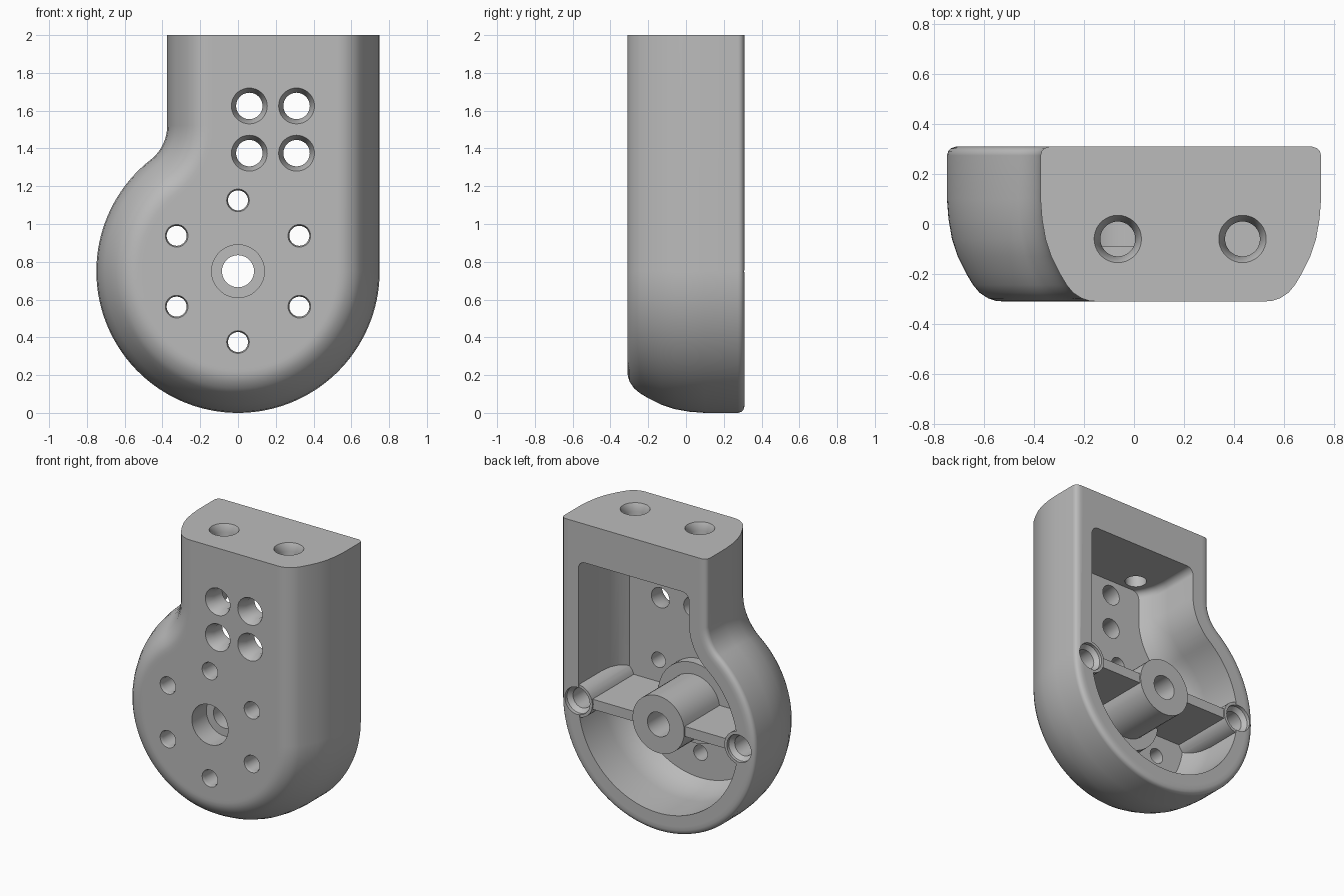
import bpy, bmesh, math
from mathutils import Vector

cube = bpy.data.objects.get("Cube")
if cube:
    bpy.data.objects.remove(cube, do_unlink=True)

grey = bpy.data.materials.new("plain grey")
grey.use_nodes = True
colour = (0.5, 0.5, 0.5, 1)
grey.diffuse_color = colour
grey.node_tree.nodes["Principled BSDF"].inputs["Base Color"].default_value = colour

R = 0.75           # radius of the round end
NECK = -0.375      # side of the neck
FILLET = 0.23      # concave blend between neck and round end


def arc(cx, cz, r, start, end, steps):
    """Points on an arc in the front plane, angles in degrees."""
    angles = [math.radians(start + (end - start) * i / steps) for i in range(steps + 1)]
    return [(cx + r * math.cos(a), cz + r * math.sin(a)) for a in angles]


def outline(y, inset, top, corner=0):
    """Housing outline moved inward by inset, closed by a flat top."""
    fx = NECK - FILLET
    fz = R + math.sqrt((R + FILLET) ** 2 - fx ** 2)
    touch = math.degrees(math.atan2(fz - R, fx))
    pts = arc(0, R, R - inset, 0, touch - 360, 80)
    pts += arc(fx, fz, FILLET + inset, touch - 180, 0, 14)[1:]
    left, right = NECK + inset, R - inset
    if corner:
        pts += arc(left + corner, top - corner, corner, 180, 90, 6)
        pts += arc(right - corner, top - corner, corner, 90, 0, 6)
    else:
        pts += [(left, top), (right, top)]
    return [Vector((x, y, z)) for x, z in pts]


def loft(name, rings):
    """Closed solid skinned through rings of equal length."""
    bm = bmesh.new()
    loops = [[bm.verts.new(p) for p in ring] for ring in rings]
    n = len(loops[0])
    for a, b in zip(loops, loops[1:]):
        for i in range(n):
            j = (i + 1) % n
            bm.faces.new((a[i], a[j], b[j], b[i]))
    bm.faces.new(loops[0])
    bm.faces.new(loops[-1])
    bmesh.ops.recalc_face_normals(bm, faces=bm.faces)
    mesh = bpy.data.meshes.new(name)
    bm.to_mesh(mesh)
    bm.free()
    mesh.materials.append(grey)
    obj = bpy.data.objects.new(name, mesh)
    bpy.context.collection.objects.link(obj)
    return obj


def turned(name, u, v, profile, upright=False):
    """Turned solid from (position, radius) steps along y, or along z if upright."""
    rings = []
    for pos, r in profile:
        circle = arc(u, v, r, 0, 350, 35)
        rings.append([Vector((a, b, pos) if upright else (a, pos, b)) for a, b in circle])
    return loft(name, rings)


def subtract(target, cutter):
    cutter.hide_render = True
    mod = target.modifiers.new("cut", 'BOOLEAN')
    mod.operation = 'DIFFERENCE'
    mod.solver = 'EXACT'
    mod.object = cutter
    bpy.context.view_layer.objects.active = target
    bpy.ops.object.modifier_apply(modifier=mod.name)
    bpy.data.objects.remove(cutter, do_unlink=True)


# Outer shell: softly curved toward the front, small round at the back
shell = [(0.31, 0.06), (0.31, 0.035), (0.303, 0.015), (0.292, 0.005), (0.275, 0),
         (0.1, 0), (0.02, 0.006), (-0.06, 0.02), (-0.13, 0.043), (-0.2, 0.078),
         (-0.245, 0.105), (-0.275, 0.13), (-0.298, 0.165), (-0.308, 0.195),
         (-0.31, 0.22), (-0.31, 0.24)]
housing = loft("housing", [outline(y, d, 2) for y, d in shell])

# Rear pocket, leaving the features that stand inside it
pocket_steps = [(0.4, 0.135), (0.05, 0.135), (-0.03, 0.145), (-0.1, 0.168), (-0.16, 0.2)]
pocket = loft("pocket", [outline(y, d, 1.73, 0.05) for y, d in pocket_steps])

rib = loft("cross_rib", [[Vector((x, y, R + z)) for x, z in
                          ((-0.62, -0.035), (0.62, -0.035), (0.62, 0.035), (-0.62, 0.035))]
                         for y in (-0.25, 0.295)])
subtract(pocket, rib)
subtract(pocket, turned("hub", 0, R, [(-0.25, 0.2), (0.305, 0.2)]))
subtract(pocket, turned("hub_collar", 0, R, [(-0.25, 0.28), (-0.09, 0.28)]))
for x in (-0.625, 0.625):
    subtract(pocket, turned("screw_boss", x, R, [(-0.25, 0.115), (0.305, 0.115)]))
subtract(housing, pocket)

# Axle bore with a wide recess in the front
subtract(housing, turned("axle_bore", 0, R,
                         [(-0.4, 0.14), (-0.15, 0.14), (-0.15, 0.085), (0.4, 0.085)]))

# Blind screw holes in the rear bosses
for x in (-0.625, 0.625):
    subtract(housing, turned("screw_hole", x, R,
                             [(0.4, 0.095), (0.285, 0.095), (0.255, 0.07), (0, 0.07)]))

# Ring of six small holes
for i in range(6):
    a = math.radians(90 + 60 * i)
    subtract(housing, turned("ring_hole", 0.375 * math.cos(a), R + 0.375 * math.sin(a),
                             [(-0.4, 0.06), (-0.31, 0.06), (-0.29, 0.053), (0, 0.053)]))

# Four countersunk holes in the front plate
for x in (0.06, 0.31):
    for z in (1.375, 1.625):
        subtract(housing, turned("plate_hole", x, z,
                                 [(-0.4, 0.095), (-0.31, 0.095), (-0.25, 0.07), (0, 0.07)]))

# Two countersunk holes in the top
for x in (-0.065, 0.435):
    subtract(housing, turned("top_hole", x, -0.06,
                             [(2.1, 0.095), (2, 0.095), (1.95, 0.07), (1.6, 0.07)], True))

# Smooth curved walls, crisp edges
bpy.ops.object.select_all(action='DESELECT')
housing.select_set(True)
bpy.context.view_layer.objects.active = housing
bpy.ops.object.shade_smooth_by_angle(angle=math.radians(30))
weighted = housing.modifiers.new("even_shading", 'WEIGHTED_NORMAL')
weighted.keep_sharp = True
